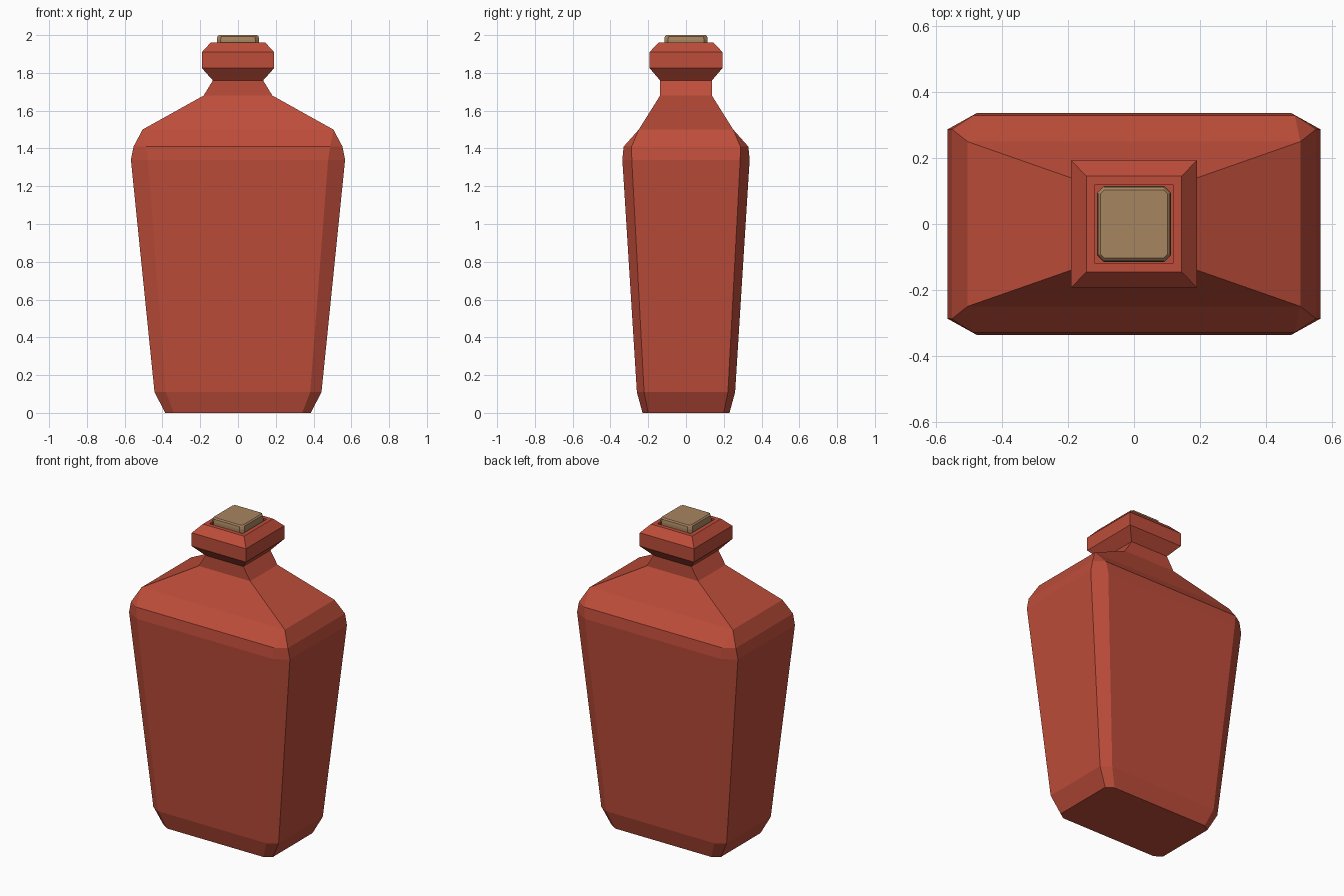
import bpy, bmesh

if "Cube" in bpy.data.objects:
    bpy.data.objects.remove(bpy.data.objects["Cube"])


def material(name, rgb):
    m = bpy.data.materials.new(name)
    m.diffuse_color = (*rgb, 1)
    m.use_nodes = True
    m.node_tree.nodes["Principled BSDF"].inputs["Base Color"].default_value = m.diffuse_color
    return m


def loft(name, levels, mat):
    """Stack of chamfered rectangles: (z, half x, half y, chamfer x, chamfer y)."""
    bm = bmesh.new()
    rings = []
    for z, x, y, cx, cy in levels:
        pts = [(x, y - cy), (x - cx, y), (cx - x, y), (-x, y - cy),
               (-x, cy - y), (cx - x, -y), (x - cx, -y), (x, cy - y)]
        rings.append([bm.verts.new((px, py, z)) for px, py in pts])
    for a, b in zip(rings, rings[1:]):
        for i in range(8):
            j = (i + 1) % 8
            bm.faces.new((a[i], a[j], b[j], b[i]))
    bm.faces.new(rings[0][::-1])
    bm.faces.new(rings[-1])
    # square levels have coincident corners, so weld them
    bmesh.ops.remove_doubles(bm, verts=bm.verts, dist=0.0005)
    bmesh.ops.recalc_face_normals(bm, faces=bm.faces)
    me = bpy.data.meshes.new(name)
    bm.to_mesh(me)
    bm.free()
    me.materials.append(mat)
    ob = bpy.data.objects.new(name, me)
    bpy.context.collection.objects.link(ob)
    return ob


red = material("brick red glaze", (0.51, 0.074, 0.042))
tan = material("cork tan", (0.39, 0.235, 0.117))

# Bottle: tapered body, shoulder, neck, flared lip and recessed mouth
loft("bottle", [
    (0.00, 0.385, 0.230, 0.045, 0.03),
    (0.11, 0.442, 0.260, 0.06, 0.038),
    (1.34, 0.567, 0.337, 0.09, 0.05),
    (1.41, 0.553, 0.330, 0.065, 0.042),
    (1.50, 0.505, 0.250, 0, 0),
    (1.68, 0.182, 0.137, 0, 0),
    (1.76, 0.133, 0.137, 0, 0),
    (1.825, 0.191, 0.193, 0, 0),
    (1.91, 0.191, 0.193, 0, 0),
    (1.96, 0.145, 0.146, 0, 0),
    (1.96, 0.118, 0.120, 0, 0),
    (1.84, 0.118, 0.120, 0, 0),
], red)

# Cork stopper with softened edges
loft("cork", [
    (1.84, 0.112, 0.115, 0.02, 0.02),
    (1.975, 0.112, 0.115, 0.02, 0.02),
    (1.993, 0.109, 0.112, 0.02, 0.02),
    (2.00, 0.101, 0.104, 0.012, 0.012),
], tan)
